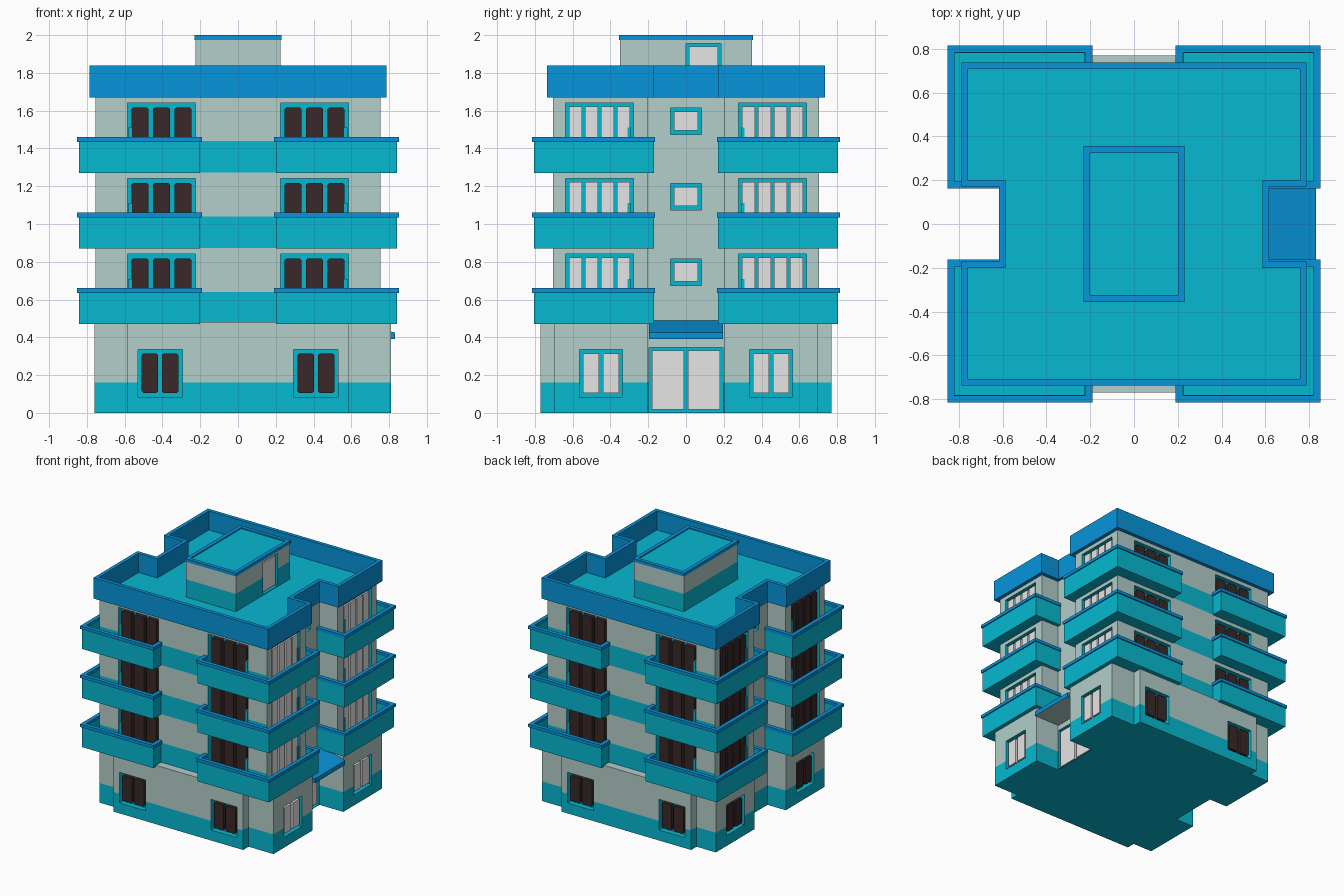
import bpy, bmesh
from mathutils import Vector

cube = bpy.data.objects.get("Cube")
if cube:
    bpy.data.objects.remove(cube, do_unlink=True)

# Materials
PALETTE = [("teal_paint", (0.002, 0.484, 0.635)), ("grey_plaster", (0.45, 0.62, 0.585)),
           ("blue_trim", (0.002, 0.3, 0.71)), ("dark_glass", (0.042, 0.022, 0.022)),
           ("pale_glass", (0.79, 0.79, 0.79))]
TEAL, PLASTER, BLUE, DARK, PALE = range(len(PALETTE))
materials = []
for label, rgb in PALETTE:
    mat = bpy.data.materials.new(label)
    mat.use_nodes = True
    mat.diffuse_color = (*rgb, 1)
    mat.node_tree.nodes["Principled BSDF"].inputs["Base Color"].default_value = (*rgb, 1)
    materials.append(mat)


def finish(name, bm):
    mesh = bpy.data.meshes.new(name)
    bm.to_mesh(mesh)
    bm.free()
    for mat in materials:
        mesh.materials.append(mat)
    obj = bpy.data.objects.new(name, mesh)
    bpy.context.collection.objects.link(obj)
    return obj


def finish_cut(name, bm, cut):
    """Finish a wall and carve its window recesses."""
    wall, cutter = finish(name, bm), finish(name + "_cutter", cut)
    mod = wall.modifiers.new("recesses", "BOOLEAN")
    mod.operation, mod.solver, mod.object = "DIFFERENCE", "EXACT", cutter
    cutter.hide_render = True
    graph = bpy.context.evaluated_depsgraph_get()
    carved = bpy.data.meshes.new_from_object(wall.evaluated_get(graph))
    wall.modifiers.clear()
    wall.data = carved
    bpy.data.objects.remove(cutter, do_unlink=True)


def upright(p, d):
    return Vector((p[0], p[1], d))


def paint(bm, faces, color):
    bmesh.ops.recalc_face_normals(bm, faces=faces)
    for f in faces:
        f.normal_update()
        f.material_index = color(f.normal, f.calc_center_median()) if callable(color) else color


def loft(bm, pts, depths, color, put=upright):
    """Extrude an outline through several depths and colour it."""
    rings = [[bm.verts.new(put(p, d)) for p in pts] for d in depths]
    faces = [bm.faces.new(rings[0]), bm.faces.new(rings[-1])]
    for a, b in zip(rings, rings[1:]):
        for i in range(len(pts)):
            j = (i + 1) % len(pts)
            faces.append(bm.faces.new((a[i], a[j], b[j], b[i])))
    paint(bm, faces, color)


def inset(path, width, closed):
    """Offset a path to its left with mitred corners."""
    result, n = [], len(path)
    for i, p in enumerate(path):
        normals = []
        for a, b in ((i - 1, i), (i, i + 1)):
            if closed or (a >= 0 and b < n):
                t = (Vector(path[b % n]) - Vector(path[a % n])).normalized()
                normals.append(Vector((-t.y, t.x)))
        m = normals[0] + normals[-1]
        result.append(Vector(p) + m * (2 * width / m.length_squared))
    return result


def strip(bm, path, width, z0, z1, color, closed=False):
    """A wall of constant thickness along a path."""
    rows = [[bm.verts.new(upright(o, z0)), bm.verts.new(upright(o, z1)),
             bm.verts.new(upright(i, z1)), bm.verts.new(upright(i, z0))]
            for o, i in zip(path, inset(path, width, closed))]
    faces = [] if closed else [bm.faces.new(rows[0]), bm.faces.new(rows[-1])]
    for a, b in zip(rows, rows[1:] + rows[:1] if closed else rows[1:]):
        for k in range(4):
            m = (k + 1) % 4
            faces.append(bm.faces.new((a[k], b[k], b[m], a[m])))
    paint(bm, faces, color)


def mirrored(half):
    return half + [(x, -y) for x, y in reversed(half)]


def rect(a0, a1, b0, b1):
    return [(a0, b0), (a1, b0), (a1, b1), (a0, b1)]


def teal_below(level):
    def rule(n, c):
        if abs(n.z) > 0.5:
            return PLASTER if n.z > 0 else TEAL
        return TEAL if c.z < level else PLASTER
    return rule


# Windows and doors: a teal recess holding thick panes
SIDES = {"front": (0, -1), "back": (0, 1), "left": (1, 0), "right": (-1, 0)}
RECESS = -.045
CORE = .595


def facing(side, dist):
    n = Vector((*SIDES[side], 0))
    t = Vector((0, 0, 1)).cross(n)
    return lambda p, d: t * p[0] + n * (dist + d) + Vector((0, 0, p[1]))


def opening(cut, bm, side, dist, u0, u1, z0, z1, panes, glass, margin=.02, gap=.02):
    put = facing(side, dist)
    loft(cut, rect(u0, u1, z0, z1), (RECESS, .02), TEAL, put)
    width = (u1 - u0 - 2 * margin - gap * (panes - 1)) / panes
    c = .01
    for i in range(panes):
        a = u0 + margin + i * (width + gap)
        b, lo, hi = a + width, z0 + margin, z1 - margin
        shape = rect(a, b, lo, hi)
        if glass == DARK:
            shape = [(a + c, lo), (b - c, lo), (b, lo + c), (b, hi - c),
                     (b - c, hi), (a + c, hi), (a, hi - c), (a, lo + c)]
        loft(bm, shape, (RECESS - .005, -.008), glass, put)


FLOORS = (.47, .87, 1.27)
ground_cut, upper_cut, stair_cut = bmesh.new(), bmesh.new(), bmesh.new()
for side, n in SIDES.items():
    glass = PALE if side == "left" else DARK
    along = n[0] == 0
    upper_dist = .705 if along else .755
    ground_dist = .77 if along else (.81 if side == "left" else .76)
    bm = bmesh.new()
    for s in (1, -1):
        # balcony doors with handles
        lo, hi = (.225, .585) if along else (.278, .638)
        for f in FLOORS:
            opening(upper_cut, bm, side, upper_dist, *sorted((s * lo, s * hi)), f + .035, f + .37,
                    3 if along else 4, glass, .022 if along else .018, .024 if along else .016)
            grip = s * (.57 if along else .3)
            loft(bm, rect(grip - .01, grip + .01, f + .13, f + .24), (-.02, -.002), TEAL,
                 facing(side, upper_dist))
        # ground floor windows
        lo, hi = (.295, .53) if along else (.335, .565)
        opening(ground_cut, bm, side, ground_dist, *sorted((s * lo, s * hi)),
                .085, .335, 2, glass)
    # small stairwell windows in the side recesses
    if not along:
        for f in FLOORS:
            opening(upper_cut, bm, side, CORE, -.083, .083, f + .205, f + .345, 1, glass)
    finish(f"{side}_windows", bm)

bm = bmesh.new()
opening(ground_cut, bm, "left", CORE, -.195, .195, .003, .345, 2, PALE, .015)
finish("entrance_doors", bm)
bm = bmesh.new()
opening(stair_cut, bm, "left", .225, 0, .185, 1.69, 1.955, 1, PALE, .015)
finish("roof_door", bm)

# Ground floor with entrance recesses and projecting middle
ground = mirrored([(-CORE, -.2), (-.76, -.2), (-.76, -.7), (-.585, -.7), (-.585, -.77),
                   (.585, -.77), (.585, -.7), (.81, -.7), (.81, -.2), (CORE, -.2)])
bm = bmesh.new()
loft(bm, ground, (0, .16, .48), teal_below(.16))
finish_cut("ground_floor", bm, ground_cut)


# Upper storeys, banded on the front and back
def storey_color(n, c):
    banded = any(f < c.z < f + .17 for f in FLOORS)
    return TEAL if abs(n.y) > 0.5 and abs(c.x) < .1 and banded else PLASTER


upper = mirrored([(-CORE, -.2), (-.755, -.2), (-.755, -.705),
                  (.755, -.705), (.755, -.2), (CORE, -.2)])
bm = bmesh.new()
loft(bm, upper, [z for f in FLOORS for z in (f + .003, f + .17)] + [1.675], storey_color)
finish_cut("upper_storeys", bm, upper_cut)

# Roof deck and parapet
roof = mirrored([(-.617, -.17), (-.787, -.17), (-.787, -.737),
                 (.787, -.737), (.787, -.17), (.617, -.17)])
bm = bmesh.new()
loft(bm, inset(roof, .01, True), (1.672, 1.685), lambda n, c: TEAL if n.z > .5 else BLUE)
finish("roof_deck", bm)
bm = bmesh.new()
strip(bm, roof, .03, 1.67, 1.84, BLUE, True)
finish("roof_parapet", bm)

# Stair house on the roof
bm = bmesh.new()
loft(bm, rect(-.225, .225, -.35, .35), (1.68, 1.83, 1.98), teal_below(1.83))
finish_cut("stair_house", bm, stair_cut)
bm = bmesh.new()
strip(bm, rect(-.23, .23, -.355, .355), .03, 1.975, 2, BLUE, True)
loft(bm, rect(-.21, .21, -.335, .335), (1.975, 1.99), TEAL)
finish("stair_house_roof", bm)

# Corner balconies, returning into the side recesses
for sx, side in ((1, "left"), (-1, "right")):
    for sy, end in ((1, "back"), (-1, "front")):
        def corner(pts):
            # keep the path anticlockwise so its left is the inside
            pts = [(x * sx, y * sy) for x, y in pts]
            return pts if sx * sy < 0 else pts[::-1]

        wall = corner([(.2, .7), (.2, .805), (.843, .805), (.843, .17), (.59, .17)])
        rail = corner([(.19, .7), (.19, .815), (.852, .815), (.852, .163), (.59, .163)])
        slab = corner([(.21, .69), (.21, .8), (.838, .8), (.838, .175), (.59, .175),
                       (.59, .21), (.74, .21), (.74, .69)])
        bm = bmesh.new()
        for f in FLOORS:
            loft(bm, slab, (f, f + .03), TEAL)
            strip(bm, wall, .025, f, f + .17, TEAL)
            strip(bm, rail, .032, f + .165, f + .19, BLUE)
        finish(f"{end}_{side}_balconies", bm)

# Sloping entrance canopy
bm = bmesh.new()
loft(bm, [(.59, .39), (.83, .39), (.83, .425), (.59, .49)], (-.195, .195),
     lambda n, c: PLASTER if n.z < -.5 else BLUE, lambda p, d: Vector((p[0], d, p[1])))
finish("entrance_canopy", bm)
